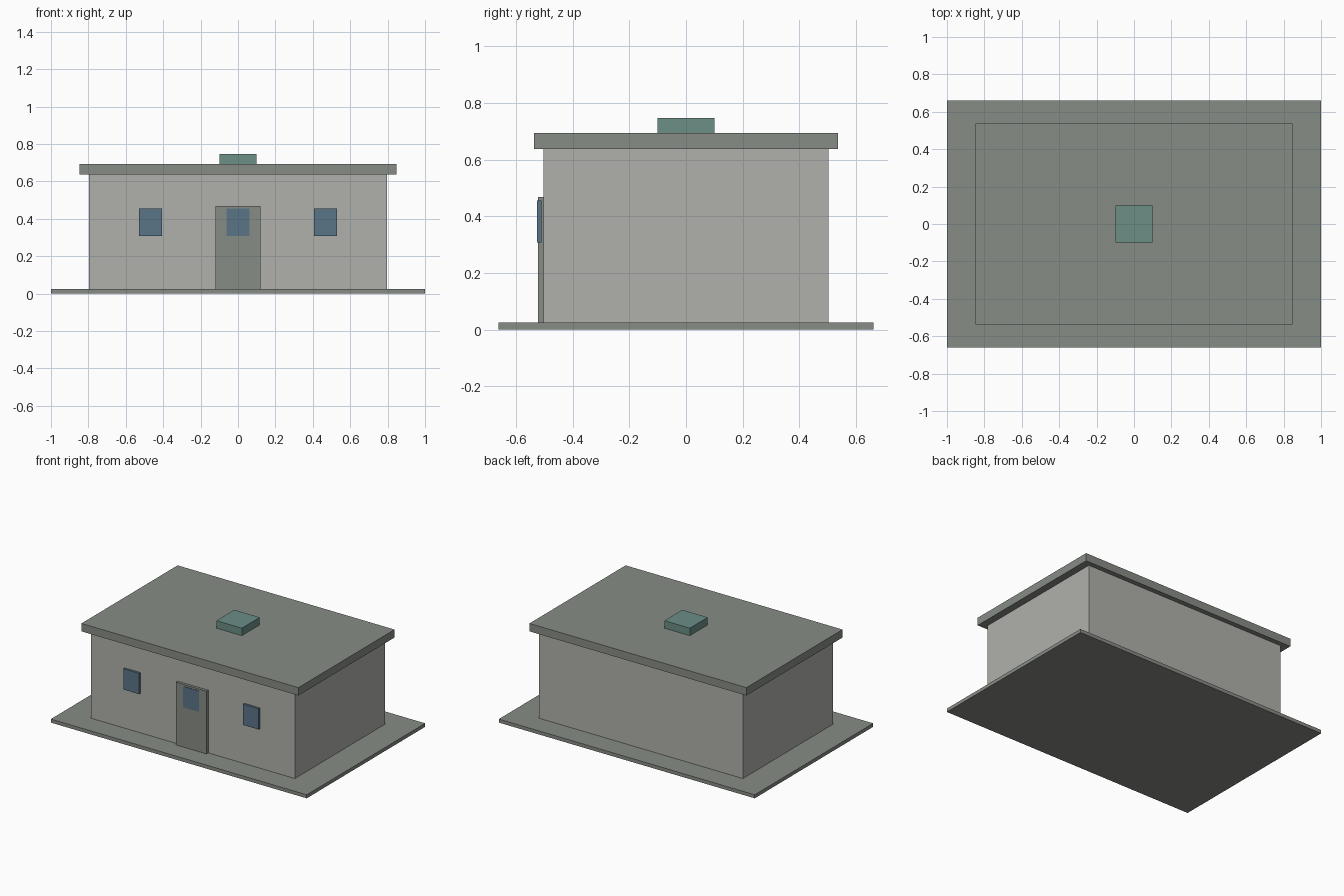
import bpy
import bmesh
from mathutils import Vector

default = bpy.data.objects.get("Cube")
if default:
    bpy.data.objects.remove(default, do_unlink=True)


def srgb(*rgb):
    lin = [((c / 255 + 0.055) / 1.055) ** 2.4 for c in rgb]
    return (*lin, 1.0)


def material(name, color):
    mat = bpy.data.materials.new(name)
    mat.use_nodes = True
    mat.diffuse_color = color
    mat.node_tree.nodes["Principled BSDF"].inputs["Base Color"].default_value = color
    return mat


def box(name, mat, x, y, z):
    """Box spanning the given (low, high) ranges, with its origin at the centre."""
    low, high = Vector((x[0], y[0], z[0])), Vector((x[1], y[1], z[1]))
    bm = bmesh.new()
    bmesh.ops.create_cube(bm, size=1)
    bmesh.ops.scale(bm, vec=high - low, verts=bm.verts)
    mesh = bpy.data.meshes.new(name)
    bm.to_mesh(mesh)
    bm.free()
    mesh.materials.append(mat)
    obj = bpy.data.objects.new(name, mesh)
    obj.location = (low + high) / 2
    bpy.context.scene.collection.objects.link(obj)
    return obj


def span(half, centre=0):
    return (centre - half, centre + half)


plaster = material("pale plaster", srgb(176, 176, 171))
concrete = material("grey concrete", srgb(135, 140, 133))
glass = material("blue glass", srgb(91, 117, 135))
hatch = material("green hatch", srgb(107, 142, 134))

# Ground slab, walls and overhanging flat roof, stacked upwards
slab_top, wall_top, roof_top = 0.025, 0.638, 0.694
wall_y = 0.503
box("ground_slab", concrete, span(1), span(0.661), (0, slab_top))
box("walls", plaster, span(0.797), span(wall_y), (slab_top, wall_top))
box("roof", concrete, span(0.848), span(0.537), (wall_top, roof_top))
box("roof_hatch", hatch, span(0.1), span(0.1), (roof_top, 0.747))

# Door on the front wall
box("door", concrete, span(0.12), (-0.522, -wall_y), (slab_top, 0.468))

# Window panes: one on each side and one in the door
for name, x in (("right_window", -0.468), ("door_window", 0), ("left_window", 0.468)):
    box(name, glass, span(0.061, x), (-0.525, -0.51), (0.308, 0.455))
